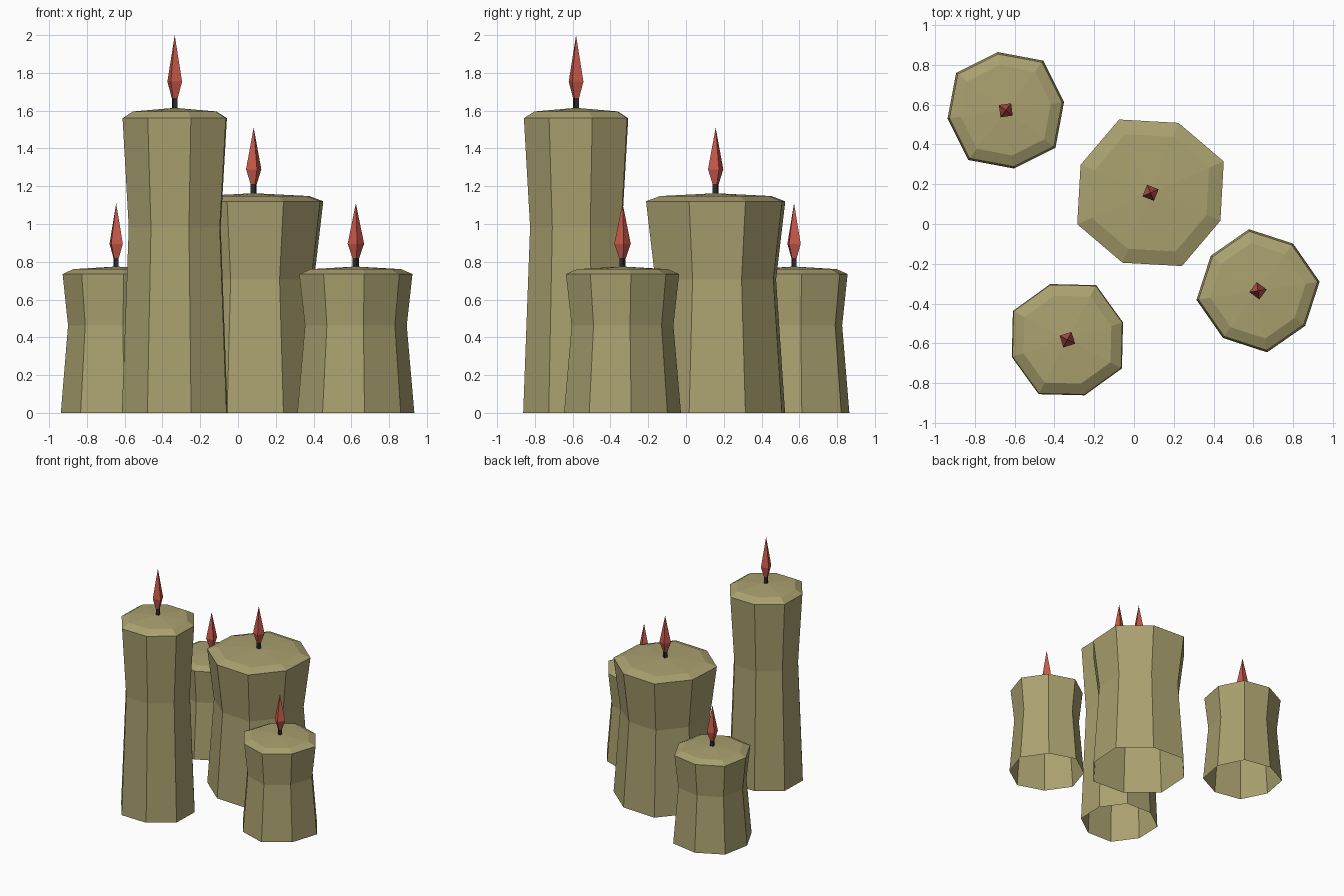
import bpy, bmesh, math

cube = bpy.data.objects.get("Cube")
if cube:
    bpy.data.objects.remove(cube, do_unlink=True)


def material(name, rgb):
    m = bpy.data.materials.new(name)
    m.use_nodes = True
    color = (*rgb, 1.0)
    m.diffuse_color = color
    bsdf = next(n for n in m.node_tree.nodes if n.type == 'BSDF_PRINCIPLED')
    bsdf.inputs["Base Color"].default_value = color
    bsdf.inputs["Roughness"].default_value = 0.8
    return m


WAX = material("olive_wax", (0.40, 0.355, 0.16))
WICK = material("charcoal_wick", (0.025, 0.025, 0.028))
FLAME = material("red_flame", (0.58, 0.10, 0.07))


def turned(name, profile, sides, angle, centre, mat, squeeze=1.0):
    """Flat-faced turned shape; radius 0 makes a point, squeeze scales every second corner."""
    bm = bmesh.new()
    rings = []
    for r, z in profile:
        if r == 0:
            rings.append([bm.verts.new((0, 0, z))])
            continue
        ring = []
        for i in range(sides):
            a = math.radians(angle) + math.tau * i / sides
            k = r * (squeeze if i % 2 else 1.0)
            ring.append(bm.verts.new((k * math.cos(a), k * math.sin(a), z)))
        rings.append(ring)
    for low, high in zip(rings, rings[1:]):
        for i in range(sides):
            j = (i + 1) % sides
            if len(high) == 1:
                bm.faces.new((low[i], low[j], high[0]))
            elif len(low) == 1:
                bm.faces.new((low[0], high[j], high[i]))
            else:
                bm.faces.new((low[i], low[j], high[j], high[i]))
    mesh = bpy.data.meshes.new(name)
    bm.to_mesh(mesh)
    bm.free()
    mesh.materials.append(mat)
    obj = bpy.data.objects.new(name, mesh)
    obj.location = (*centre, 0)
    bpy.context.collection.objects.link(obj)
    return obj


def candle(name, centre, angle, base_r, rim_r, rim_z, top_z, flame_z, tip_z):
    # Open-bottomed wax body with a narrow waist and a low domed top
    body = [(base_r, 0), (0.87 * base_r, 0.63 * rim_z), (rim_r, rim_z),
            (0.8 * rim_r, rim_z + 0.65 * (top_z - rim_z)), (0, top_z)]
    turned(name + "_body", body, 8, angle, centre, WAX, 0.945)
    # Wick
    turned(name + "_wick", [(0, top_z - 0.02), (0.017, top_z - 0.02),
                            (0.017, flame_z + 0.005), (0, flame_z + 0.005)],
           4, angle, centre, WICK)
    # Four-sided flame
    belly = flame_z + 0.26 * (tip_z - flame_z)
    turned(name + "_flame", [(0, flame_z), (0.018, flame_z), (0.044, belly), (0, tip_z)],
           4, angle, centre, FLAME)


candle("tall_candle", (-0.335, -0.582), 62.2, 0.310, 0.306, 1.56, 1.615, 1.667, 2.0)
candle("wide_candle", (0.083, 0.157), 23.2, 0.400, 0.401, 1.12, 1.163, 1.212, 1.51)
candle("back_short_candle", (-0.645, 0.572), 53.0, 0.313, 0.303, 0.735, 0.775, 0.82, 1.11)
candle("front_short_candle", (0.624, -0.336), 8.4, 0.313, 0.303, 0.735, 0.775, 0.82, 1.11)
